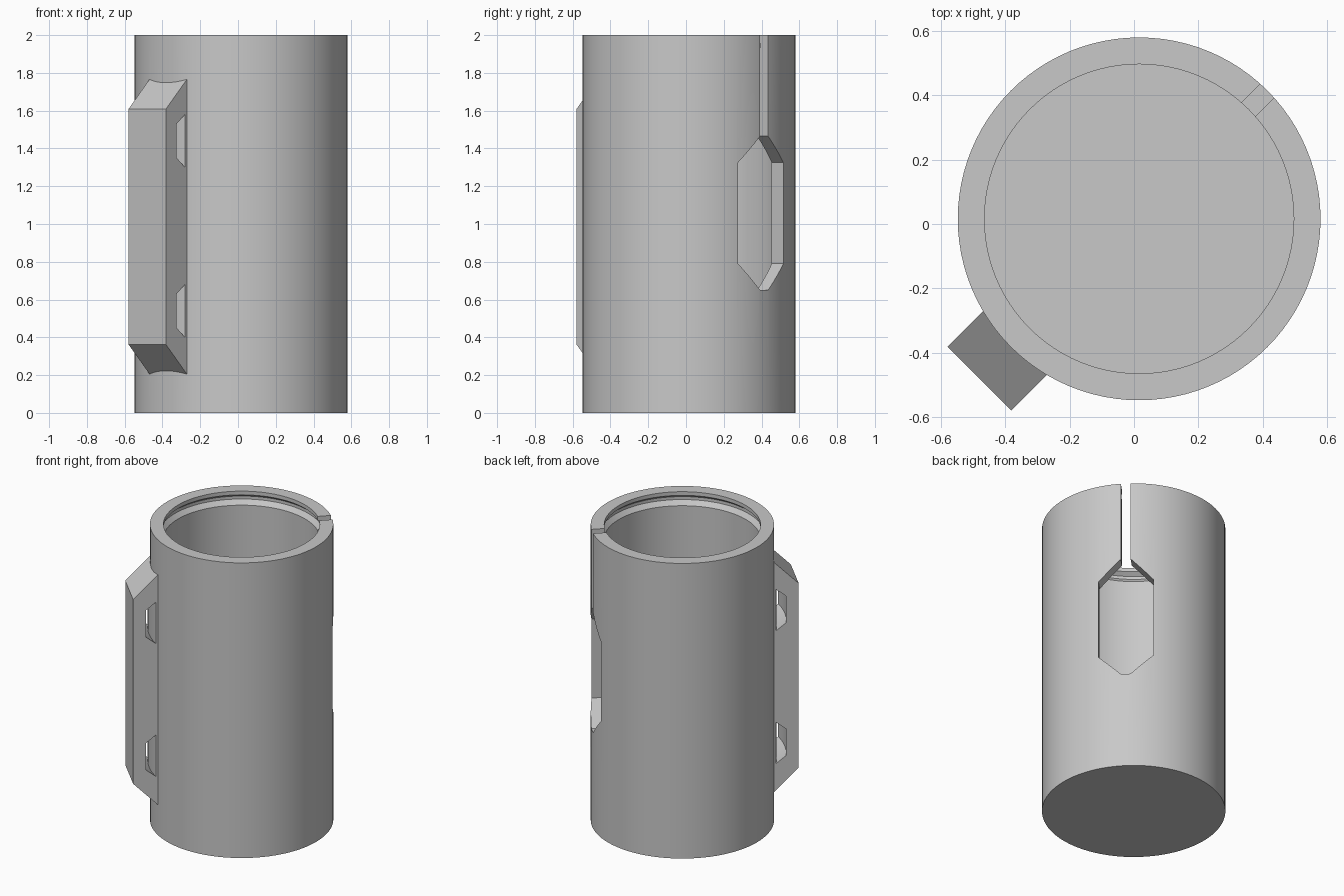
import bpy, bmesh, math
from mathutils import Matrix

if "Cube" in bpy.data.objects:
    bpy.data.objects.remove(bpy.data.objects["Cube"])

CX = CY = 0.016          # tube axis
R_OUT, R_IN = 0.563, 0.48
SEG = 96

grey = bpy.data.materials.new("plain_grey")
grey.diffuse_color = (0.58, 0.58, 0.58, 1)
grey.use_nodes = True
grey.node_tree.nodes["Principled BSDF"].inputs["Base Color"].default_value = grey.diffuse_color


def finish(name, bm, angle):
    bmesh.ops.recalc_face_normals(bm, faces=bm.faces)
    me = bpy.data.meshes.new(name)
    bm.to_mesh(me)
    bm.free()
    me.materials.append(grey)
    ob = bpy.data.objects.new(name, me)
    bpy.context.collection.objects.link(ob)
    ob.matrix_world = Matrix.Translation((CX, CY, 0)) @ Matrix.Rotation(math.radians(angle), 4, 'Z')
    return ob


def revolve(name, profile, closed=False, angle=0):
    """Spin an (r, z) profile fully around the z axis."""
    bm = bmesh.new()
    vs = [bm.verts.new((r, 0, z)) for r, z in profile]
    n = len(vs)
    es = [bm.edges.new((vs[i], vs[(i + 1) % n])) for i in range(n if closed else n - 1)]
    bmesh.ops.spin(bm, geom=vs + es, cent=(0, 0, 0), axis=(0, 0, 1),
                   angle=2 * math.pi, steps=SEG, use_merge=True)
    bmesh.ops.remove_doubles(bm, verts=bm.verts, dist=1e-5)
    return finish(name, bm, angle)


def prism(name, base, offset, angle):
    """Extrude a flat outline along an offset."""
    bm = bmesh.new()
    face = bm.faces.new([bm.verts.new(p) for p in base])
    geo = bmesh.ops.extrude_face_region(bm, geom=[face])["geom"]
    bmesh.ops.translate(bm, vec=offset, verts=[g for g in geo if isinstance(g, bmesh.types.BMVert)])
    return finish(name, bm, angle)


def boolean(target, tool, op):
    """Apply a boolean and drop the tool."""
    mod = target.modifiers.new("cut", 'BOOLEAN')
    mod.operation, mod.object, mod.solver = op, tool, 'EXACT'
    bpy.context.view_layer.objects.active = target
    bpy.ops.object.modifier_apply(modifier=mod.name)
    bpy.data.objects.remove(tool)


# Tube with closed floor and a snap groove under the rim
body = revolve("container_body", [
    (0, 0), (R_OUT, 0), (R_OUT, 2), (R_IN, 2), (R_IN, 1.975), (0.505, 1.955),
    (0.505, 1.935), (R_IN, 1.905), (R_IN, 0.083), (0, 0.083)])

# Strap mount with sloped ends
mount = prism("strap_mount", [
    (0.52, -0.14, 0.18), (0.701, -0.14, 0.361), (0.701, -0.14, 1.61), (0.52, -0.14, 1.791)],
    (0, 0.28, 0), 225)

# Two curved strap tunnels through the mount
for z in (0.54, 1.44):
    tunnel = revolve("tunnel_cutter", [
        (0.577, z - 0.14), (0.638, z - 0.09), (0.638, z + 0.09), (0.577, z + 0.14)], True)
    boolean(mount, tunnel, 'DIFFERENCE')
boolean(body, mount, 'UNION')

# Window and the slot that runs up to the rim
half = [(0.03, 0.65), (0.17, 0.79), (0.17, 1.325), (0.03, 1.465), (0.03, 2.1)]
outline = half + [(-y, z) for y, z in reversed(half)]
window = prism("window_cutter", [(0.2, y, z) for y, z in outline], (0.6, 0, 0), 45)
boolean(body, window, 'DIFFERENCE')

# Smooth round walls, sharp corners
bpy.ops.object.select_all(action='DESELECT')
body.select_set(True)
bpy.context.view_layer.objects.active = body
bpy.ops.object.shade_smooth_by_angle(angle=math.radians(25))
